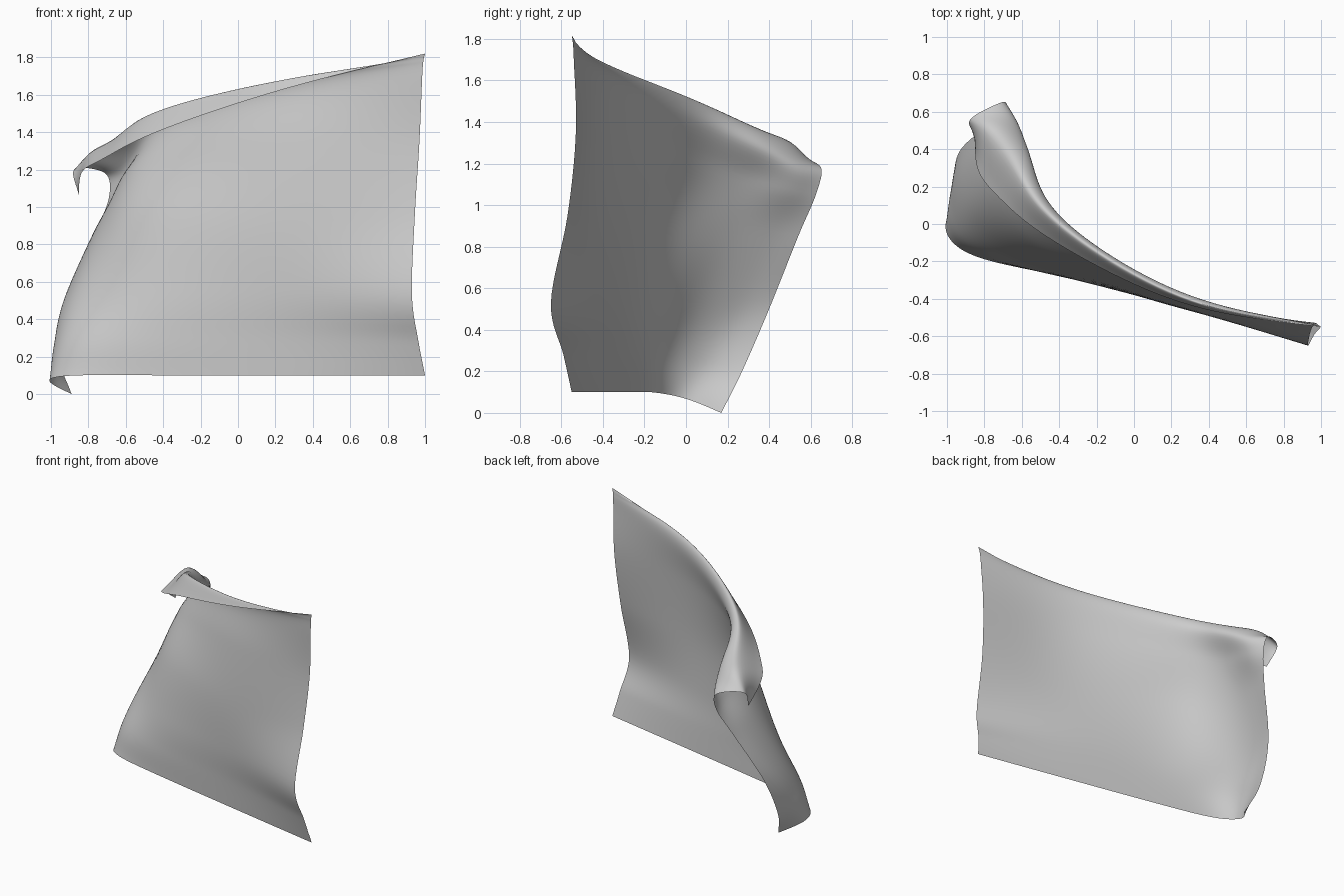
import bpy
from mathutils import Vector

# Cloth shape: each column runs from the bottom edge up, over the rolled top, to the free edge.
# Columns go from the straight right edge to the curled left edge.
COLUMNS = [
    [(1, -.55, .10), (.965, -.59, .28), (.93, -.65, .53), (.945, -.57, .95),
     (.97, -.53, 1.35), (.985, -.54, 1.70), (.992, -.545, 1.785), (1, -.55, 1.82)],
    [(.25, -.405, .10), (.25, -.42, .30), (.25, -.445, .55), (.25, -.455, .92),
     (.25, -.425, 1.35), (.25, -.38, 1.60), (.25, -.405, 1.685), (.25, -.435, 1.635)],
    [(-.48, -.26, .10), (-.49, -.26, .30), (-.49, -.24, .55), (-.48, -.165, .95),
     (-.44, -.04, 1.25), (-.41, .03, 1.43), (-.45, .02, 1.515), (-.45, -.085, 1.40)],
    [(-.90, -.16, .10), (-.88, -.12, .30), (-.82, -.01, .55), (-.72, .14, .90),
     (-.635, .25, 1.14), (-.55, .36, 1.28), (-.65, .34, 1.365), (-.73, .15, 1.25)],
    [(-1.02, .00, .07), (-.99, .09, .26), (-.93, .21, .50), (-.765, .39, .88),
     (-.64, .48, 1.08), (-.62, .53, 1.20), (-.77, .50, 1.305), (-.84, .29, 1.19)],
    [(-.89, .17, .00), (-.955, .27, .20), (-.925, .40, .50), (-.77, .54, .85),
     (-.69, .625, 1.05), (-.71, .65, 1.18), (-.875, .56, 1.20), (-.85, .47, 1.06)],
]


def smooth_path(points, steps):
    """Dense smooth path through the given points."""
    p = [Vector(q) for q in points]
    p = [2 * p[0] - p[1]] + p + [2 * p[-1] - p[-2]]
    out = []
    for i in range(1, len(p) - 2):
        a, b, c, d = p[i - 1:i + 3]
        for s in range(steps):
            t = s / steps
            out.append(.5 * (2 * b + (c - a) * t + (2 * a - 5 * b + 4 * c - d) * t * t
                             + (3 * b - a - 3 * c + d) * t ** 3))
    return out + [p[-2]]


# Loft the columns into one grid sheet
cols = [smooth_path(c, 8) for c in COLUMNS]
rows = [smooth_path(r, 12) for r in zip(*cols)]
m, n = len(rows), len(rows[0])

# Relax wrinkles along the length, keeping the left and right edges in place
for _ in range(25):
    rows = [[r[0]] + [(r[i - 1] + 2 * r[i] + r[i + 1]) / 4 for i in range(1, n - 1)] + [r[-1]]
            for r in rows]

verts = [v for r in rows for v in r]
low = min(v.z for v in verts)
verts = [v - Vector((0, 0, low)) for v in verts]
faces = [(j * n + i, (j + 1) * n + i, (j + 1) * n + i + 1, j * n + i + 1)
         for j in range(m - 1) for i in range(n - 1)]

mesh = bpy.data.meshes.new("flag_cloth")
mesh.from_pydata(verts, [], faces)
mesh.polygons.foreach_set("use_smooth", [True] * len(mesh.polygons))
cloth = bpy.data.objects.new("flag_cloth", mesh)
bpy.context.collection.objects.link(cloth)
